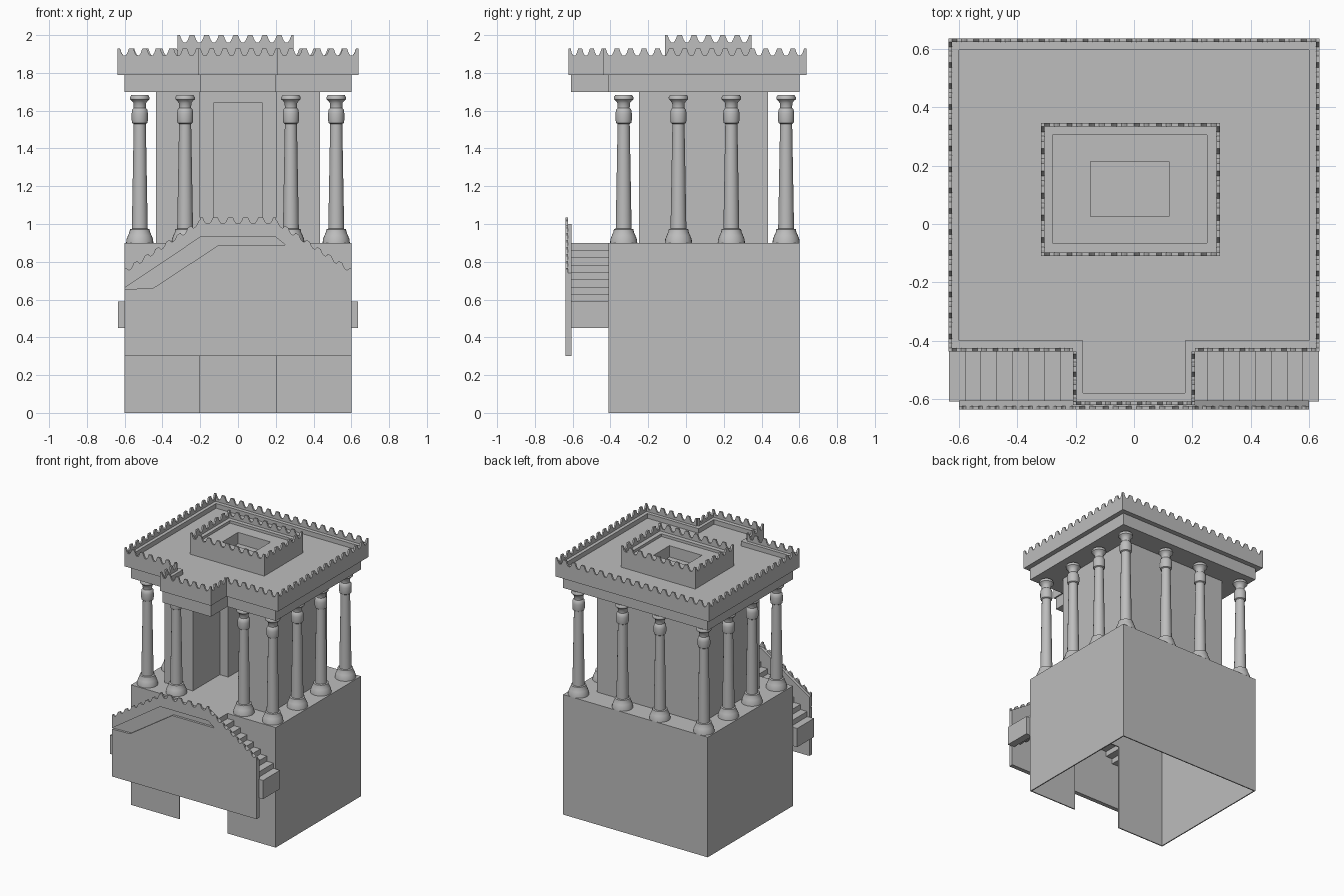
import bpy, bmesh, math
from mathutils import Vector

if "Cube" in bpy.data.objects:
    bpy.data.objects.remove(bpy.data.objects["Cube"])

stone = bpy.data.materials.new("grey stone")
stone.use_nodes = True
GREY = (0.51, 0.51, 0.51, 1)
stone.diffuse_color = GREY
stone.node_tree.nodes["Principled BSDF"].inputs["Base Color"].default_value = GREY


def finish(name, bm):
    bmesh.ops.recalc_face_normals(bm, faces=bm.faces)
    mesh = bpy.data.meshes.new(name)
    bm.to_mesh(mesh)
    bm.free()
    mesh.materials.append(stone)
    obj = bpy.data.objects.new(name, mesh)
    bpy.context.collection.objects.link(obj)
    return obj


def solid(name, outlines, offset):
    """Extrude each flat outline by the offset vector."""
    bm = bmesh.new()
    for pts in outlines:
        face = bm.faces.new([bm.verts.new(p) for p in pts])
        ext = bmesh.ops.extrude_face_region(bm, geom=[face], use_keep_orig=True)
        moved = [v for v in ext["geom"] if isinstance(v, bmesh.types.BMVert)]
        bmesh.ops.translate(bm, verts=moved, vec=offset)
    return finish(name, bm)


def plan(name, pts, z0, z1):
    return solid(name, [[(x, y, z0) for x, y in pts]], (0, 0, z1 - z0))


def elevation(name, pts, y0, y1):
    return solid(name, [[(x, y0, z) for x, z in pts]], (0, y1 - y0, 0))


def rect(x0, x1, y0, y1):
    return [(x0, y0), (x1, y0), (x1, y1), (x0, y1)]


def box(name, x0, x1, y0, y1, z0, z1):
    return plan(name, rect(x0, x1, y0, y1), z0, z1)


# One merlon period: position along it, share of the tooth height
TOOTH = [(0, 1), (.16, 1), (.28, .4), (.4, .05), (.6, .05), (.72, .4), (.84, 1)]


def crest(name, a, b, drop, height, inward, pitch=0.073):
    """Toothed strip from a to b; the troughs lie on the line a-b."""
    a, b = Vector(a), Vector(b)
    n = max(1, round((b - a).length / pitch))
    pts = [a.lerp(b, (i + u) / n) + Vector((0, 0, h * height))
           for i in range(n) for u, h in TOOTH]
    pts.append(b + Vector((0, 0, height)))
    down = Vector((0, 0, -drop))
    solid(name, [pts + [b + down, a + down]], inward)


def battlement(name, outer, inner, floor, ledge, trough):
    """Raised rim between two outlines, with a toothed strip on the outside."""
    n = len(outer)
    solid(name + "_ledge",
          [[(*p, floor) for p in (outer[i], outer[(i + 1) % n], inner[(i + 1) % n], inner[i])]
           for i in range(n)], (0, 0, ledge - floor))
    for i in range(n):
        (ax, ay), (bx, by) = outer[i], outer[(i + 1) % n]
        inward = Vector((ay - by, bx - ax, 0)).normalized() * 0.012
        crest(f"{name}_teeth_{i + 1}", (ax, ay, trough), (bx, by, trough),
              trough - floor, 0.04, inward)


# Hollow podium, open below, with an opening in the front wall
T = 0.008
elevation("podium_front", [(-.6, 0), (-.2, 0), (-.2, .65), (.2, .65), (.2, 0), (.6, 0),
                           (.6, .9), (-.6, .9)], -.41, -.41 + T)
box("podium_back", -.6, .6, .6 - T, .6, 0, .9)
box("podium_left", .6 - T, .6, -.41 + T, .6 - T, 0, .9)
box("podium_right", -.6, -.6 + T, -.41 + T, .6 - T, 0, .9)
box("podium_top", -.6 + T, .6 - T, -.41 + T, .6 - T, .9 - T, .9)

# Landing and two flights of steps
STEPS, RUN, RISE = 8, 0.0544, 0.0388
box("landing", -.2, .2, -.61, -.41, .76, .9)
for side, label in ((1, "left"), (-1, "right")):
    for k in range(STEPS):
        x0, x1 = sorted((side * (.2 + RUN * k), side * (.2 + RUN * (k + 1))))
        top = .9 - RISE * (k + 1)
        box(f"{label}_step_{k + 1}", x0, x1, -.61, -.41, top - .14, top)

# Stair screen with a slanted groove on its face
crown = [(.6, .74), (.2, 1.0), (-.2, 1.0), (-.6, .74)]
groove = [(-.6, .662), (-.2, .93), (.2, .93), (.25, .89), (-.1, .89), (-.45, .66), (-.6, .655)]
foot = [(-.6, .3), (.6, .3)]
elevation("screen_back", foot + crown, -.62, -.605)
elevation("screen_front", foot + crown + groove, -.637, -.62)
for i, (p, q) in enumerate(zip(crown, crown[1:])):
    crest(f"screen_teeth_{i + 1}", (p[0], -.637, p[1]), (q[0], -.637, q[1]),
          .01, .035 if i == 1 else .022, (0, .012, 0))

# Inner chamber with a deep porch niche and a doorway
plan("chamber", [(-.435, -.25), (-.2, -.25), (-.2, .07), (-.13, .07), (-.13, .36), (.13, .36),
                 (.13, .07), (.2, .07), (.2, -.25), (.435, -.25), (.435, .435), (-.435, .435)],
     .9, 1.7)
box("door_lintel", -.13, .13, .07, .36, 1.64, 1.7)

# Turned columns around the chamber
profile = [(0, .9), (.072, .9), (.07, .92), (.062, .94), (.054, .958), (.052, .972), (.042, .975),
           (.032, 1.53), (.04, 1.535), (.043, 1.55), (.043, 1.585), (.04, 1.605), (.032, 1.615),
           (.033, 1.64), (.042, 1.652), (.051, 1.66), (.052, 1.67), (.045, 1.682), (0, 1.682)]
bm = bmesh.new()
verts = [bm.verts.new((r, 0, z)) for r, z in profile]
edges = [bm.edges.new(pair) for pair in zip(verts, verts[1:])]
bmesh.ops.spin(bm, geom=verts + edges, cent=(0, 0, 0), axis=(0, 0, 1),
               angle=math.tau, steps=24)
bmesh.ops.remove_doubles(bm, verts=bm.verts, dist=0.0005)
column = finish("column_1", bm)
bpy.ops.object.select_all(action='DESELECT')
column.select_set(True)
bpy.context.view_layer.objects.active = column
bpy.ops.object.shade_smooth_by_angle(angle=math.radians(40))

spots = [(s * x, y) for s in (1, -1) for x, y in
         ((.52, -.33), (.28, -.33), (.52, -.04), (.52, .24), (.52, .53), (.155, .53))]
column.location = (*spots[0], 0)
for i, spot in enumerate(spots[1:], 2):
    copy = bpy.data.objects.new(f"column_{i}", column.data)
    copy.location = (*spot, 0)
    bpy.context.collection.objects.link(copy)


# Roof with a projecting porch
def porch_plan(w, front, back, pw, pfront):
    return [(-w, front), (-pw, front), (-pw, pfront), (pw, pfront), (pw, front),
            (w, front), (w, back), (-w, back)]


outer = porch_plan(.637, -.437, .637, .21, -.622)
inner = porch_plan(.6, -.4, .597, .175, -.58)
plan("entablature", porch_plan(.6, -.41, .6, .2, -.608), 1.7, 1.79)
plan("roof_slab", outer, 1.79, 1.84)
battlement("roof", outer, inner, 1.84, 1.875, 1.89)

# Raised roof block with a sunken pit
block = rect(-.32, .295, -.11, .347)
shelf = rect(-.28, .25, -.065, .305)
pit = rect(-.15, .12, .025, .215)
solid("roof_block", [[(*p, 1.84) for p in (shelf[i], shelf[(i + 1) % 4], pit[(i + 1) % 4], pit[i])]
                     for i in range(4)], (0, 0, .085))
battlement("roof_block", block, shelf, 1.84, 1.945, 1.96)
